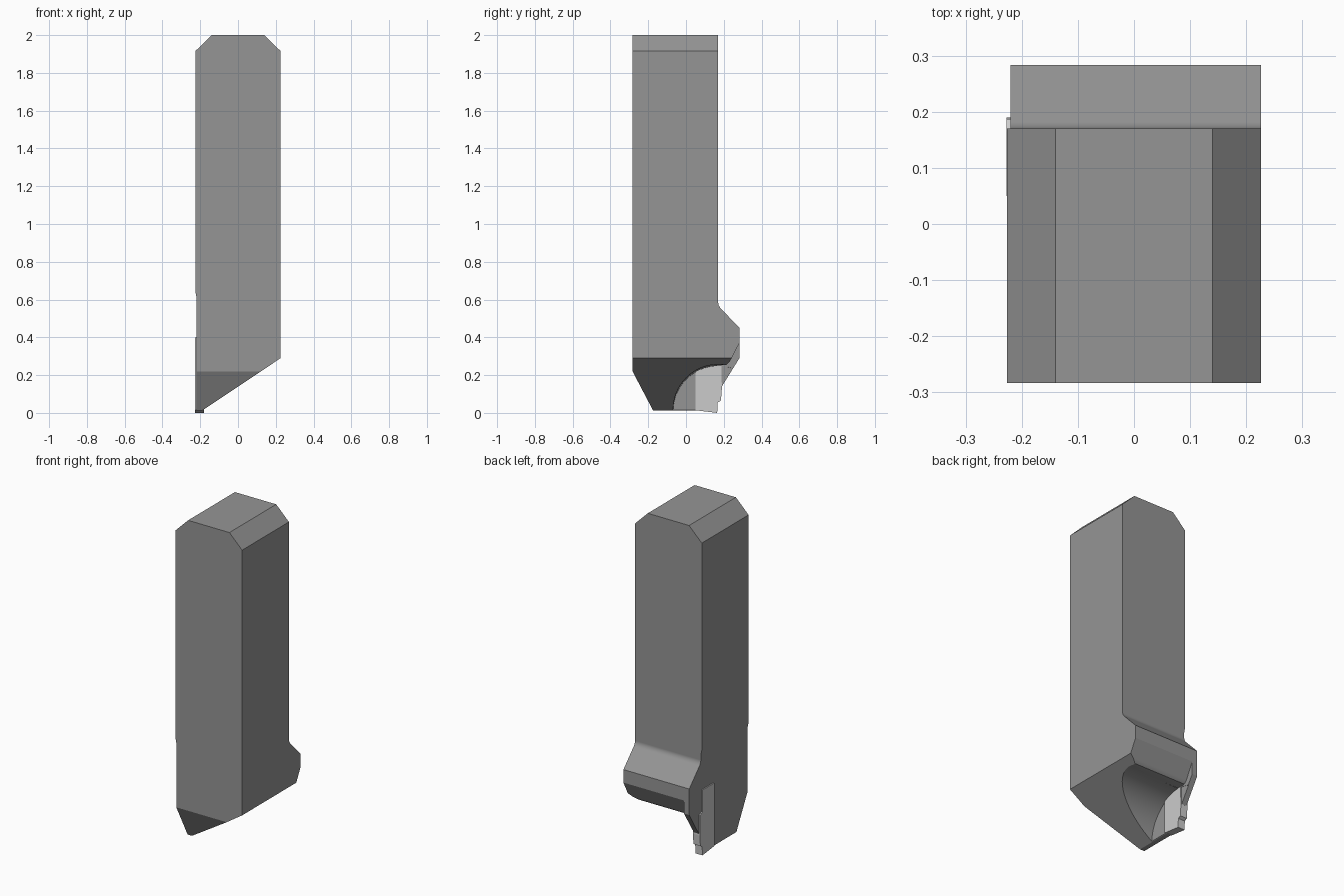
import bpy, bmesh, math
from mathutils import Matrix

if "Cube" in bpy.data.objects:
    bpy.data.objects.remove(bpy.data.objects["Cube"])


def prism(name, profile, axis, lo, hi):
    """Extrude a 2D profile along x (profile = y,z) or y (profile = x,z)."""
    bm = bmesh.new()
    place = (lambda p: (lo, p[0], p[1])) if axis == 'x' else (lambda p: (p[0], lo, p[1]))
    face = bm.faces.new([bm.verts.new(place(p)) for p in profile])
    moved = bmesh.ops.extrude_face_region(bm, geom=[face])['geom']
    vec = (hi - lo, 0, 0) if axis == 'x' else (0, hi - lo, 0)
    bmesh.ops.translate(bm, vec=vec, verts=[v for v in moved if isinstance(v, bmesh.types.BMVert)])
    bmesh.ops.recalc_face_normals(bm, faces=bm.faces)
    return to_object(name, bm)


def to_object(name, bm):
    mesh = bpy.data.meshes.new(name)
    bm.to_mesh(mesh)
    bm.free()
    obj = bpy.data.objects.new(name, mesh)
    bpy.context.collection.objects.link(obj)
    return obj


def activate(obj):
    bpy.ops.object.select_all(action='DESELECT')
    obj.select_set(True)
    bpy.context.view_layer.objects.active = obj


def combine(target, cutter, operation):
    """Apply a boolean and discard the helper."""
    activate(target)
    mod = target.modifiers.new('bool', 'BOOLEAN')
    mod.object, mod.operation, mod.solver = cutter, operation, 'EXACT'
    bpy.ops.object.modifier_apply(modifier=mod.name)
    bpy.data.objects.remove(cutter, do_unlink=True)


# Holder: side profile with the stepped head, intersected with the front outline
holder = prism('tool_holder', [
    (-0.283, 2.1), (0.17, 2.1), (0.17, 0.585), (0.173, 0.57), (0.182, 0.555),
    (0.283, 0.45), (0.283, 0.29), (0.19, 0.14), (0.155, 0.12), (0.15, -0.1),
    (-0.115, -0.1), (-0.175, 0.014), (-0.283, 0.22)], 'x', -0.3, 0.3)
outline = prism('outline_helper', [
    (-0.22, 0.012), (-0.19, 0.012), (0.226, 0.29), (0.226, 1.915), (0.14, 2),
    (-0.14, 2), (-0.226, 1.915), (-0.226, 0.645), (-0.22, 0.615)], 'y', -0.4, 0.4)
combine(holder, outline, 'INTERSECT')

# Rounded chip clearance scooped out of the sloped end
FLOOR = -0.186
bm = bmesh.new()
bmesh.ops.create_cone(bm, cap_ends=True, segments=64, radius1=0.238, radius2=0.252, depth=0.6,
                      matrix=Matrix.Translation((FLOOR + 0.3, 0.17, 0.01))
                      @ Matrix.Rotation(math.pi / 2, 4, 'Y'))
combine(holder, to_object('scoop_helper', bm), 'DIFFERENCE')

# Raised underside of the head, leaving a thin wall beside the insert
under = prism('underside_helper', [
    (0.165, -0.1), (0.165, 0.25), (0.215, 0.255), (0.232, 0.272), (0.283, 0.37),
    (0.33, 0.46), (0.4, 0.46), (0.4, -0.1)], 'x', FLOOR + 0.002, 0.4)
combine(holder, under, 'DIFFERENCE')

# Smooth fillets while keeping the broad faces flat
activate(holder)
bpy.ops.object.shade_smooth_by_angle(angle=math.radians(25))
weighted = holder.modifiers.new('weighted_normals', 'WEIGHTED_NORMAL')
weighted.keep_sharp, weighted.weight = True, 100
mat = bpy.data.materials.new('dark_steel')
mat.diffuse_color = (0.3, 0.3, 0.3, 1)
mat.use_nodes = True
mat.node_tree.nodes["Principled BSDF"].inputs["Base Color"].default_value = mat.diffuse_color
holder.data.materials.clear()
holder.data.materials.append(mat)

# Cutting insert: thin upright plate with a stepped cutting nose (default grey)
prism('cutting_insert', [
    (0.05, 0.014), (0.165, 0.0), (0.168, 0.055), (0.185, 0.065), (0.19, 0.13),
    (0.187, 0.255), (0.165, 0.265), (0.165, 0.40), (0.05, 0.40)], 'x', -0.227, -0.18)
